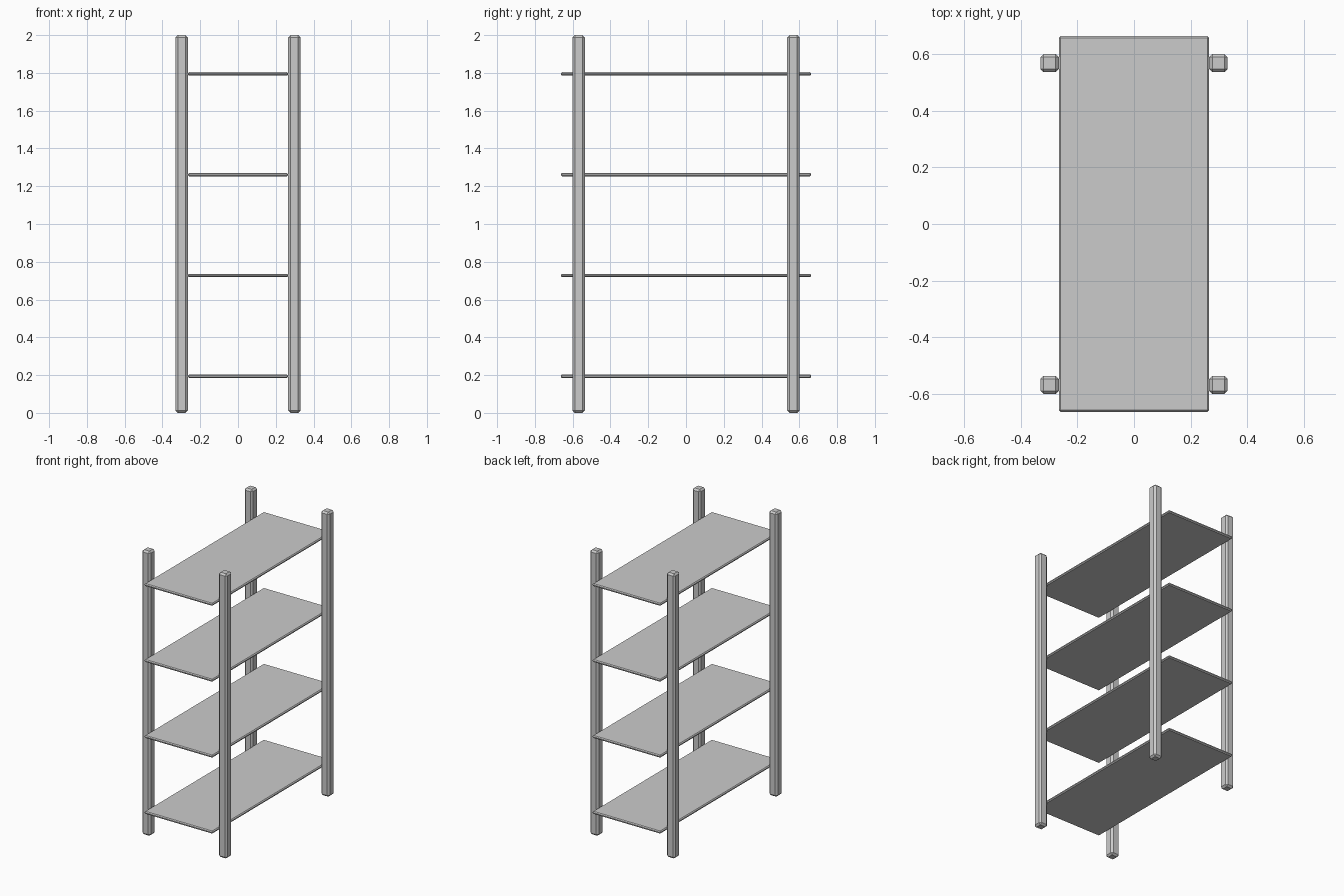
import bpy
import bmesh

cube = bpy.data.objects.get("Cube")
if cube:
    bpy.data.objects.remove(cube, do_unlink=True)

grey = bpy.data.materials.new("light_grey")
grey.use_nodes = True
grey.diffuse_color = (0.6, 0.6, 0.6, 1)
grey.node_tree.nodes["Principled BSDF"].inputs["Base Color"].default_value = grey.diffuse_color


def chamfered_box(name, size, location, chamfer):
    """Flat-shaded box with single-segment chamfered edges."""
    bm = bmesh.new()
    bmesh.ops.create_cube(bm, size=1)
    bmesh.ops.scale(bm, vec=size, verts=bm.verts)
    bmesh.ops.bevel(bm, geom=bm.edges[:], offset=chamfer, segments=1,
                    affect='EDGES', clamp_overlap=True)
    mesh = bpy.data.meshes.new(name)
    bm.to_mesh(mesh)
    bm.free()
    mesh.materials.append(grey)
    obj = bpy.data.objects.new(name, mesh)
    obj.location = location
    bpy.context.collection.objects.link(obj)
    return obj


# Corner posts
for side, x in (("left", 0.298), ("right", -0.298)):
    for end, y in (("front", -0.568), ("back", 0.568)):
        chamfered_box(f"{end}_{side}_post", (0.065, 0.065, 2), (x, y, 1), 0.012)

# Evenly spaced shelves held between the posts
for i in range(4):
    chamfered_box(f"shelf_{i + 1}", (0.53, 1.326, 0.018),
                  (0, 0, 0.194 + i * 0.5335), 0.006)
